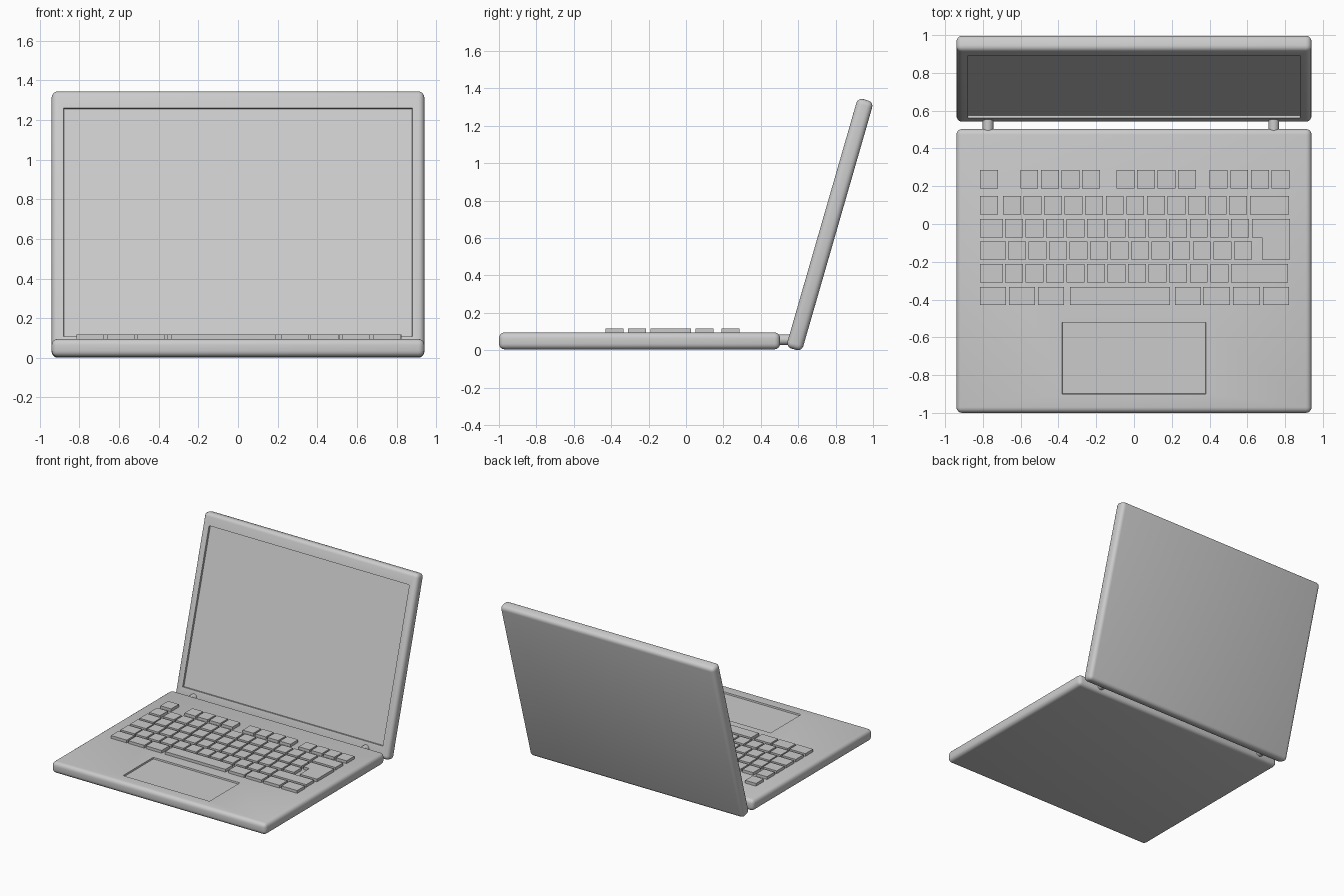
import bpy, bmesh
from math import radians
from mathutils import Vector

if "Cube" in bpy.data.objects:
    bpy.data.objects.remove(bpy.data.objects["Cube"])


def finish(bm, name, smooth=False):
    bmesh.ops.recalc_face_normals(bm, faces=bm.faces)
    me = bpy.data.meshes.new(name)
    bm.to_mesh(me)
    bm.free()
    ob = bpy.data.objects.new(name, me)
    bpy.context.collection.objects.link(ob)
    if smooth:
        bpy.ops.object.select_all(action='DESELECT')
        ob.select_set(True)
        bpy.context.view_layer.objects.active = ob
        bpy.ops.object.shade_smooth_by_angle(angle=radians(35))
    return ob


def slab(name, size, recess, depth, radius=0.03):
    """Rounded slab with a shallow rectangular recess (x0, x1, y0, y1) in its top."""
    bm = bmesh.new()
    bmesh.ops.create_cube(bm, size=1)
    bmesh.ops.scale(bm, vec=size, verts=bm.verts)
    bmesh.ops.bevel(bm, geom=bm.edges[:], offset=radius, segments=4,
                    profile=0.5, affect='EDGES')
    bm.normal_update()
    top = max(bm.faces, key=lambda f: f.calc_center_median().z + f.calc_area())
    top = max((f for f in bm.faces if f.normal.z > 0.99), key=lambda f: f.calc_area())
    bmesh.ops.inset_individual(bm, faces=[top], thickness=0.01)
    x0, x1, y0, y1 = recess
    mid = top.calc_center_median()
    for v in top.verts:
        v.co.x = x1 if v.co.x > mid.x else x0
        v.co.y = y1 if v.co.y > mid.y else y0
    bmesh.ops.inset_individual(bm, faces=[top], thickness=0.003, depth=-depth)
    return finish(bm, name, smooth=True)


# Base with touchpad recess
base = slab("base", (1.88, 1.503, 0.09), (-0.38, 0.38, -0.652, -0.272), 0.012)
base.location = (0, -0.2485, 0.05)

# Lid with screen recess, leaning back
lid = slab("screen_lid", (1.88, 1.388, 0.088), (-0.88, 0.88, -0.60, 0.60), 0.015)
lid.rotation_euler.x = radians(73.9)
lid.location = (0, 0.769, 0.672)

# Hinge pins
for side, x in (("left", -0.773), ("right", 0.74)):
    bm = bmesh.new()
    bmesh.ops.create_cone(bm, cap_ends=True, segments=24, radius1=0.028,
                          radius2=0.028, depth=0.12)
    hinge = finish(bm, "hinge_" + side, smooth=True)
    hinge.rotation_euler.x = radians(90)
    hinge.location = (x, 0.525, 0.056)

# Keyboard: each row is (back y, [(start x, key width, count), ...])
KEY, PITCH, DEEP = 0.095, 0.1087, 0.097
Z0, Z1 = 0.085, 0.117
rows = [
    (0.286, [(-0.815, KEY, 1), (-0.602, KEY, 4), (-0.092, KEY, 4), (0.401, KEY, 4)]),
    (0.147, [(-0.815, KEY, 1), (-0.693, KEY, 12), (0.614, 0.207, 1)]),
    (0.026, [(-0.815, 0.122, 1), (-0.683, KEY, 12)]),
    (-0.092, [(-0.815, 0.138, 1), (-0.667, KEY, 12)]),
    (-0.213, [(-0.815, 0.122, 1), (-0.683, KEY, 11), (0.513, 0.303, 1)]),
    (-0.333, [(-0.815, 0.138, 1), (-0.661, 0.138, 1), (-0.508, 0.138, 1),
              (-0.339, 0.53, 1), (0.217, 0.138, 1), (0.365, 0.142, 1),
              (0.524, 0.142, 1), (0.683, 0.138, 1)]),
]


def add_key(bm, outline):
    """Extrude a key outline up from the base."""
    face = bm.faces.new([bm.verts.new((x, y, Z0)) for x, y in outline])
    out = bmesh.ops.extrude_face_region(bm, geom=[face], use_keep_orig=True)
    for v in out["geom"]:
        if isinstance(v, bmesh.types.BMVert):
            v.co.z = Z1


bm = bmesh.new()
for y, runs in rows:
    for start, w, count in runs:
        for i in range(count):
            x = start + i * PITCH
            add_key(bm, [(x, y - DEEP), (x + w, y - DEEP), (x + w, y), (x, y)])
# L-shaped return key
add_key(bm, [(0.677, -0.189), (0.826, -0.189), (0.826, 0.026),
             (0.624, 0.026), (0.624, -0.071), (0.677, -0.071)])
finish(bm, "keyboard_keys")
